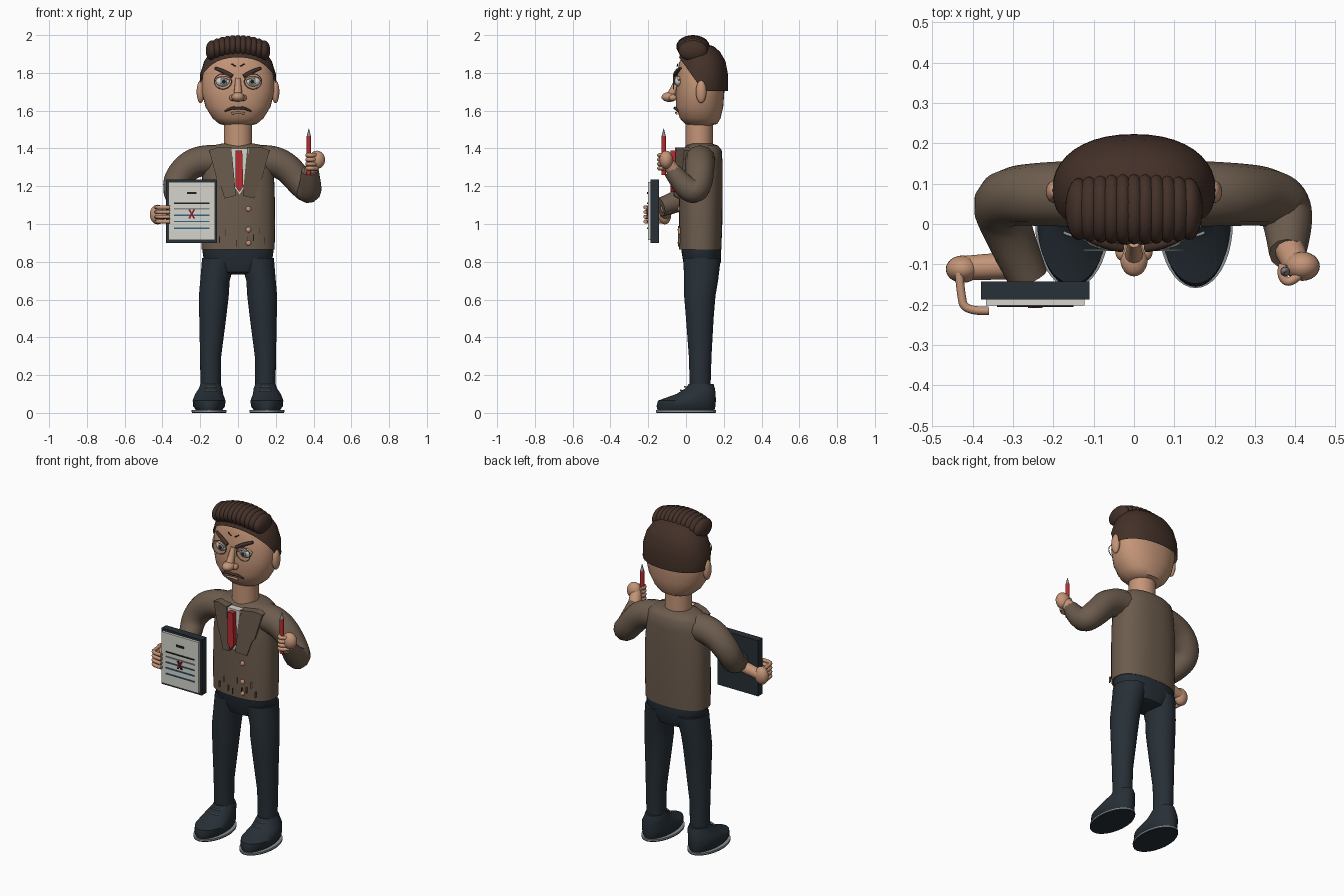
import bpy
import bmesh
import math
import random
from mathutils import Vector

default_cube = bpy.data.objects.get("Cube")
if default_cube:
    bpy.data.objects.remove(default_cube, do_unlink=True)


def make_material(name, colour):
    material = bpy.data.materials.new(name)
    material.use_nodes = True
    material.diffuse_color = (*colour, 1)
    shader = next(n for n in material.node_tree.nodes if n.type == 'BSDF_PRINCIPLED')
    shader.inputs["Base Color"].default_value = (*colour, 1)
    shader.inputs["Roughness"].default_value = .8
    return material


skin = make_material("skin", (.55, .3, .187))
hair = make_material("dark brown hair", (.056, .03, .021))
jacket = make_material("brown jacket", (.15, .106, .074))
navy = make_material("navy cloth", (.02, .029, .038))
red = make_material("red", (.5, .025, .028))
dark_red = make_material("dark red ink", (.25, .012, .014))
paper = make_material("off white", (.66, .66, .6))
blue = make_material("blue ink", (.03, .13, .24))
grey = make_material("metal grey", (.25, .27, .28))
black = make_material("near black", (.012, .014, .016))


def finish(name, bm, material, angle=40):
    """Turn a bmesh into a smooth shaded object with sharp creases."""
    bmesh.ops.recalc_face_normals(bm, faces=bm.faces)
    mesh = bpy.data.meshes.new(name)
    bm.to_mesh(mesh)
    bm.free()
    mesh.materials.append(material)
    for polygon in mesh.polygons:
        polygon.use_smooth = True
    mesh.set_sharp_from_angle(angle=math.radians(angle))
    obj = bpy.data.objects.new(name, mesh)
    bpy.context.collection.objects.link(obj)
    return obj


def loft_mesh(rings, power=2.0, sides=40):
    """Stack rounded rings given as (z, cx, cy, rx, ry)."""
    bm = bmesh.new()
    loops = []
    for z, cx, cy, rx, ry in rings:
        loop = []
        for i in range(sides):
            angle = math.tau * i / sides
            c, s = math.cos(angle), math.sin(angle)
            x = math.copysign(abs(c) ** (2 / power), c)
            y = math.copysign(abs(s) ** (2 / power), s)
            loop.append(bm.verts.new((cx + rx * x, cy + ry * y, z)))
        loops.append(loop)
    for low, high in zip(loops, loops[1:]):
        for i in range(sides):
            j = (i + 1) % sides
            bm.faces.new((low[i], low[j], high[j], high[i]))
    bm.faces.new(loops[0][::-1])
    bm.faces.new(loops[-1])
    return bm


def loft(name, rings, material, power=2.0):
    return finish(name, loft_mesh(rings, power), material)


def ball(name, centre, radii, material):
    bm = bmesh.new()
    bmesh.ops.create_uvsphere(bm, u_segments=24, v_segments=14, radius=1)
    for vert in bm.verts:
        vert.co = Vector(a * r for a, r in zip(vert.co, radii)) + Vector(centre)
    return finish(name, bm, material)


def slab(name, points, back, front, material, slope=0):
    """Extrude an outline of (x, z) points along y, swept back sideways by slope."""
    bm = bmesh.new()
    face = bm.faces.new([bm.verts.new((x, back + slope * abs(x), z)) for x, z in points])
    extruded = bmesh.ops.extrude_face_region(bm, geom=[face])["geom"]
    moved = [v for v in extruded if isinstance(v, bmesh.types.BMVert)]
    bmesh.ops.translate(bm, verts=moved, vec=(0, front - back, 0))
    return finish(name, bm, material, 20)


def box(name, left, right, low, high, back, front, material):
    outline = [(left, low), (right, low), (right, high), (left, high)]
    return slab(name, outline, back, front, material)


def tube(name, points, radii, material, cyclic=False):
    """Sweep a round section along a smooth path."""
    curve = bpy.data.curves.new(name, 'CURVE')
    curve.dimensions = '3D'
    curve.bevel_depth = 1
    curve.bevel_resolution = 4
    curve.use_fill_caps = True
    spline = curve.splines.new('NURBS')
    spline.points.add(len(points) - 1)
    if not isinstance(radii, (list, tuple)):
        radii = [radii] * len(points)
    for target, point, radius in zip(spline.points, points, radii):
        target.co = (*point, 1)
        target.radius = radius
    spline.use_cyclic_u = cyclic
    spline.use_endpoint_u = not cyclic
    spline.order_u = min(3, len(points))
    spline.resolution_u = 8
    helper = bpy.data.objects.new(name + " path", curve)
    bpy.context.collection.objects.link(helper)
    bpy.context.view_layer.update()
    evaluated = helper.evaluated_get(bpy.context.evaluated_depsgraph_get())
    bm = bmesh.new()
    bm.from_mesh(evaluated.to_mesh())
    bpy.data.objects.remove(helper, do_unlink=True)
    return finish(name, bm, material, 60)


# Head, neck and hair cap
head_rings = [(1.52, 0, .08, .06, .05), (1.53, 0, .08, .1, .085), (1.56, 0, .075, .135, .108),
              (1.62, 0, .072, .172, .125), (1.7, 0, .075, .192, .128), (1.78, 0, .077, .19, .125),
              (1.85, 0, .076, .168, .113), (1.9, 0, .07, .135, .09), (1.93, 0, .065, .09, .06),
              (1.94, 0, .06, .03, .025)]
loft("head", head_rings, skin, 2.2)
loft("neck", [(1.4, 0, .07, .075, .072), (1.55, 0, .07, .075, .072)], skin)
cap = loft_mesh([(z + .012, x, y + .007, rx + .011, ry + .013) for z, x, y, rx, ry in head_rings], 2.2)
for normal in ((0, 0, 1), (0, 1.4, 1)):
    geometry = cap.verts[:] + cap.edges[:] + cap.faces[:]
    bmesh.ops.bisect_plane(cap, geom=geometry, plane_co=(0, .09, 1.705), plane_no=normal, clear_inner=True)
finish("hair_cap", cap, hair)

# Rolled ribbed quiff
for i in range(-5, 6):
    drop = .022 * (i / 5) ** 2
    ball("quiff_rib", (i * .0275, .037, 1.94 - drop), (.033, .088 - drop / 2, .06 - drop / 4), hair)

# Nose and mouth
tube("nose_bridge", [(0, -.045, 1.77), (0, -.06, 1.72), (0, -.08, 1.68)], [.014, .018, .024], skin)
ball("nose_tip", (0, -.088, 1.672), (.034, .042, .026), skin)
tube("moustache", [(-.07, -.043, 1.595), (-.04, -.057, 1.615), (0, -.06, 1.612),
                   (.04, -.057, 1.615), (.07, -.043, 1.595)], [.004, .008, .007, .008, .004], hair)
tube("lower_lip", [(-.035, -.05, 1.585), (0, -.056, 1.592), (.035, -.05, 1.585)], .006, skin)

# Paired face parts
for side in (-1, 1):
    ball("ear", (side * .198, .08, 1.7), (.021, .028, .06), skin)
    ball("nostril", (side * .028, -.07, 1.668), (.018, .022, .017), skin)
    ball("eyeball", (side * .08, -.04, 1.755), (.038, .02, .027), paper)
    ball("iris", (side * .076, -.057, 1.755), (.018, .006, .02), grey)
    ball("pupil", (side * .076, -.062, 1.755), (.009, .004, .01), black)
    tube("upper_eyelid", [(side * .12, -.036, 1.762), (side * .08, -.057, 1.788), (side * .04, -.058, 1.765)],
         .006, skin)
    rim = [(side * .08 + .046 * math.cos(math.tau * k / 16), -.065,
            1.755 + .041 * math.sin(math.tau * k / 16)) for k in range(16)]
    tube("spectacle_rim", rim, .0025, grey, True)
    tube("eyebrow", [(side * .122, -.03, 1.825), (side * .075, -.053, 1.81), (side * .03, -.06, 1.782)],
         [.007, .013, .01], hair)
    tube("frown_line", [(side * .012, -.047, 1.835), (side * .035, -.043, 1.848)], .003, hair)

# Jacket body, shirt and tie
loft("jacket_body", [(.865, 0, .075, .194, .112), (1.0, 0, .077, .196, .115), (1.2, 0, .078, .194, .116),
                     (1.33, 0, .08, .182, .113), (1.39, 0, .085, .168, .104), (1.415, 0, .085, .14, .085),
                     (1.425, 0, .08, .09, .06)], jacket, 2.4)
slab("shirt_front", [(-.04, 1.4), (.055, 1.4), (.05, 1.22), (.008, 1.15), (-.035, 1.22)], .02, -.052, paper)
slab("tie", [(-.012, 1.39), (.022, 1.39), (.028, 1.2), (.008, 1.17), (-.014, 1.2)], -.05, -.082, red)
for side in (-1, 1):
    outline = [(.042, 1.405), (.12, 1.405), (.16, 1.39), (.12, 1.24), (.105, 1.22), (.078, 1.135), (.018, 1.15)]
    slab("lapel", [(.007 + side * x, z) for x, z in outline], -.02, -.072, jacket, .38)
for height in (.9, .97, 1.08):
    ball("button", (.055, -.036, height), (.014, .008, .014), skin)
random.seed(4)
for i in range(9):
    x, z = -.1 + i * .03, random.uniform(.88, .96)
    box("hem_fleck", x, x + .004, z, z + .035, -.03, -.042, random.choice((jacket, skin, hair)))

# Trousers and shoes
loft("trouser_seat", [(.732, 0, .085, .05, .05), (.745, 0, .085, .12, .08), (.8, 0, .085, .18, .1),
                      (.87, 0, .08, .19, .106)], navy, 2.3)
for side in (-1, 1):
    x = side * .145
    foot = side * .153
    loft("trouser_leg", [(.11, x, .075, .053, .054), (.3, x, .075, .056, .06), (.5, side * .134, .073, .071, .073),
                         (.62, side * .128, .073, .079, .083), (.7, side * .122, .08, .078, .09),
                         (.82, side * .1, .085, .09, .099)], navy)
    loft("shoe", [(.012, foot, 0, .068, .15), (.035, foot, 0, .084, .156), (.065, foot, .005, .087, .153),
                  (.1, foot, .053, .074, .104), (.13, x, .075, .062, .078),
                  (.152, x, .08, .054, .066)], navy)
    loft("sole", [(0, foot, 0, .09, .157), (.006, foot, 0, .092, .159)], navy)
    loft("sole_rim", [(.006, foot, 0, .092, .159), (.014, foot, 0, .092, .159)], grey)
    for y, z in ((-.025, .118), (-.003, .136)):
        tube("shoe_lace", [(x - .03, y + .004, z), (x, y - .012, z + .004), (x + .03, y + .004, z)], .004, grey)

# Arms
tube("right_sleeve", [(-.12, .075, 1.335), (-.22, .075, 1.345), (-.335, .068, 1.235), (-.325, .005, 1.13),
                      (-.262, -.135, 1.09)], [.082, .08, .071, .063, .05], jacket)
tube("left_sleeve", [(.12, .075, 1.335), (.225, .075, 1.345), (.362, .068, 1.18), (.385, .005, 1.175),
                     (.381, -.075, 1.285)], [.082, .08, .071, .063, .046], jacket)

# Right hand gripping the board
tube("right_wrist", [(-.25, -.1, 1.09), (-.34, -.105, 1.07), (-.43, -.11, 1.05)], [.036, .033, .03], skin)
ball("right_palm", (-.425, -.112, 1.05), (.042, .034, .052), skin)
for i in range(4):
    z = 1.013 + i * .025
    tube("right_finger", [(-.435, -.11, z), (-.43, -.17, z), (-.42, -.218, z), (-.36, -.215, z)], .0105, skin)

# Left hand holding the pencil
tube("left_wrist", [(.385, -.06, 1.275), (.405, -.105, 1.335)], [.038, .033], skin)
ball("left_palm", (.418, -.105, 1.34), (.043, .036, .048), skin)
for i in range(4):
    z = 1.295 + i * .023
    tube("left_finger", [(.42, -.115, z), (.39, -.15, z), (.362, -.13, z), (.37, -.1, z)], .011, skin)
loft("pencil", [(1.26, .375, -.118, .012, .012), (1.465, .375, -.118, .012, .012)], red)
loft("pencil_tip", [(1.465, .375, -.118, .011, .011), (1.505, .375, -.118, .001, .001)], grey)

# Board, sheet and markings
box("clipboard", -.38, -.11, .9, 1.235, -.143, -.187, navy)
box("paper_sheet", -.367, -.123, .915, 1.222, -.187, -.202, paper)
for z, ink in ((1.11, black), (1.08, grey), (1.047, blue), (1.013, blue), (.978, blue)):
    box("ruled_line", -.34, -.15, z - .0035, z + .0035, -.2, -.206, ink)
box("heading_bar", -.27, -.22, 1.158, 1.17, -.2, -.206, black)
for side in (-1, 1):
    stroke = [(-.018, 1.03), (-.008, 1.03), (.018, 1.076), (.008, 1.076)]
    slab("cross_stroke", [(-.245 + side * x, z) for x, z in stroke], -.2, -.209, dark_red)
